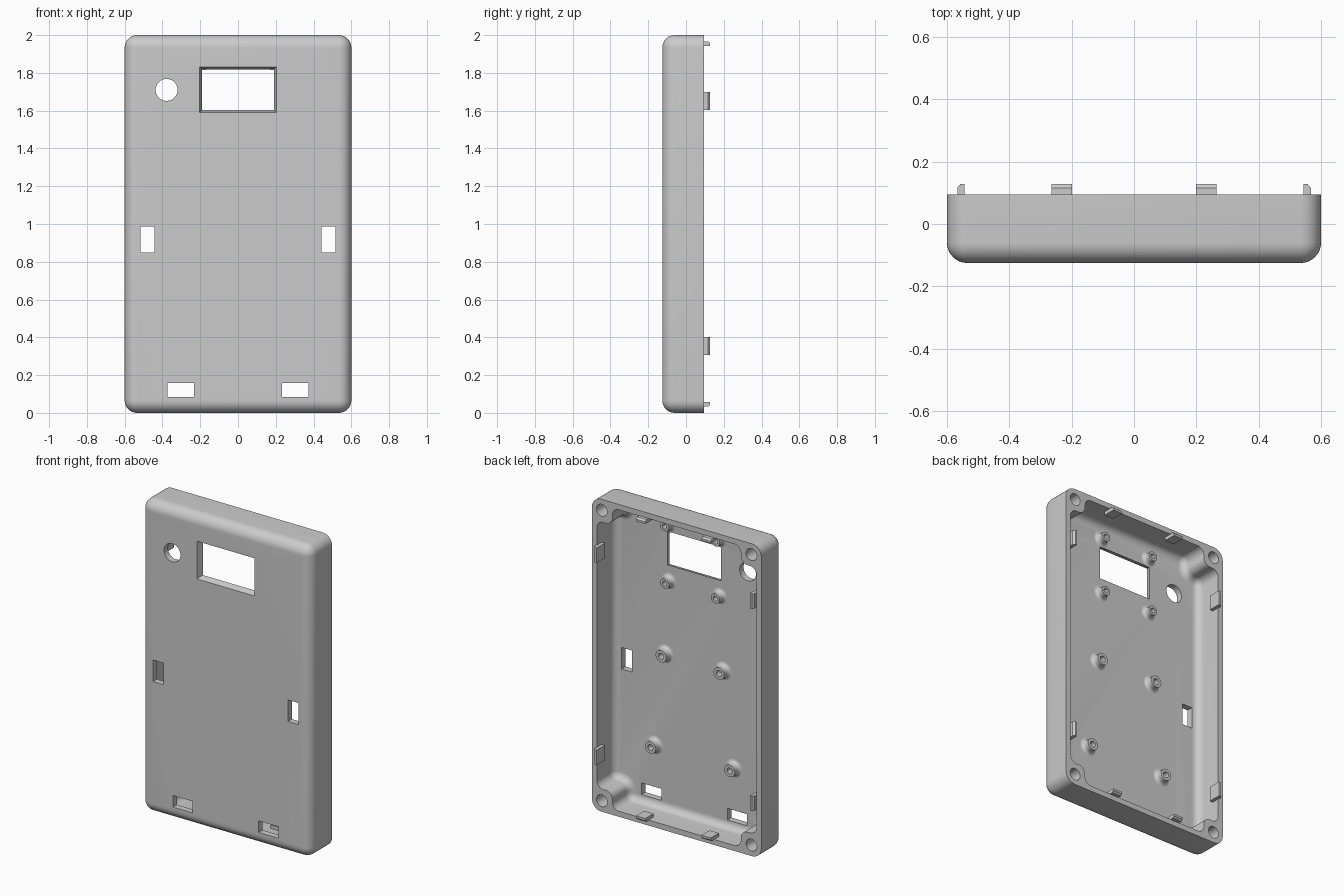
import bpy, bmesh, math
from mathutils import Vector

if "Cube" in bpy.data.objects:
    bpy.data.objects.remove(bpy.data.objects["Cube"], do_unlink=True)

# Main dimensions
HALF_W, HALF_H = 0.6, 1.0
FRONT, BACK, FLOOR = -0.125, 0.095, -0.085
WALL, BOSS = 0.035, 0.145

grey = bpy.data.materials.new("light_grey_plastic")
grey.use_nodes = True
grey.diffuse_color = (0.6, 0.6, 0.6, 1)
grey.node_tree.nodes["Principled BSDF"].inputs["Base Color"].default_value = (0.6, 0.6, 0.6, 1)


def finish(name, bm):
    bmesh.ops.recalc_face_normals(bm, faces=bm.faces)
    mesh = bpy.data.meshes.new(name)
    bm.to_mesh(mesh)
    bm.free()
    mesh.materials.append(grey)
    obj = bpy.data.objects.new(name, mesh)
    bpy.context.collection.objects.link(obj)
    return obj


def loft(name, rings):
    """Skin closed rings of equal length and cap both ends."""
    bm = bmesh.new()
    loops = [[bm.verts.new(p) for p in ring] for ring in rings]
    n = len(loops[0])
    for a, b in zip(loops, loops[1:]):
        for i in range(n):
            j = (i + 1) % n
            bm.faces.new((a[i], a[j], b[j], b[i]))
    bm.faces.new(loops[0])
    bm.faces.new(loops[-1])
    return finish(name, bm)


def rounded_ring(corners, radius, inset, y, steps=8):
    """Outline with rounded corners, moved inwards by inset."""
    ring = []
    for i, p in enumerate(corners):
        d1 = (p - corners[i - 1]).normalized()
        d2 = (corners[(i + 1) % len(corners)] - p).normalized()
        convex = d1.cross(d2) > 0
        centre = p + radius * (d2 - d1)
        r = radius - inset if convex else radius + inset
        for k in range(steps + 1):
            a = math.pi / 2 * k / steps
            q = centre + r * (d1 * math.sin(a) - d2 * math.cos(a))
            ring.append((q.x, y, q.y))
    return ring


def rounded_solid(name, corners, radius, fillet, front, back, steps=8):
    """Rounded outline pulled along y, with a fillet round the front face."""
    rings = []
    for k in range(steps + 1):
        a = math.pi / 2 * k / steps
        rings.append(rounded_ring(corners, radius, fillet * (1 - math.sin(a)),
                                  front + fillet * (1 - math.cos(a))))
    rings.append(rounded_ring(corners, radius, 0, back))
    return loft(name, rings)


def rect(x, z, w, h, y):
    return [(x + sx * w / 2, y, z + sz * h / 2)
            for sx, sz in ((-1, -1), (1, -1), (1, 1), (-1, 1))]


def circle(x, z, r, y, n=32):
    return [(x + r * math.cos(t * math.tau / n), y, z + r * math.sin(t * math.tau / n))
            for t in range(n)]


def cut(target, cutter):
    cutter.hide_render = True
    mod = target.modifiers.new("cut", 'BOOLEAN')
    mod.operation, mod.solver, mod.object = 'DIFFERENCE', 'EXACT', cutter
    bpy.context.view_layer.objects.active = target
    bpy.ops.object.modifier_apply(modifier=mod.name)
    bpy.data.objects.remove(cutter, do_unlink=True)


def smooth(obj):
    bpy.ops.object.select_all(action='DESELECT')
    obj.select_set(True)
    bpy.context.view_layer.objects.active = obj
    bpy.ops.object.shade_smooth_by_angle(angle=math.radians(30))


# Outer case
outline = [Vector((sx * HALF_W, HALF_H + sz * HALF_H))
           for sx, sz in ((-1, -1), (1, -1), (1, 1), (-1, 1))]
case = rounded_solid("case_shell", outline, 0.066, 0.065, FRONT, BACK)

# Cavity, notched round the four corner bosses
notched = []
for sx, sz in ((-1, -1), (1, -1), (1, 1), (-1, 1)):
    wx, wz = sx * (HALF_W - WALL), HALF_H + sz * (HALF_H - WALL)
    bx, bz = sx * (HALF_W - BOSS), HALF_H + sz * (HALF_H - BOSS)
    trio = [Vector((wx, bz)), Vector((bx, bz)), Vector((bx, wz))]
    notched += trio if sx == sz else trio[::-1]
cut(case, rounded_solid("cavity_cutter", notched, 0.046, 0.045, FLOOR, BACK + 0.05))

# Screen window with sloping sides
cut(case, loft("window_cutter", [rect(0, 1.71, 0.41, 0.245, FRONT - 0.005),
                                 rect(0, 1.71, 0.38, 0.215, FLOOR),
                                 rect(0, 1.71, 0.38, 0.215, FLOOR + 0.02)]))

# Round opening and strap slots
cut(case, loft("round_cutter", [circle(-0.378, 1.71, 0.058, y, 48)
                                for y in (FRONT - 0.02, FLOOR + 0.02)]))
for side in (-1, 1):
    for x, z, w, h in ((0.478, 0.918, 0.074, 0.138), (0.304, 0.12, 0.14, 0.074)):
        cut(case, loft("slot_cutter", [rect(side * x, z, w, h, y)
                                       for y in (FRONT - 0.02, FLOOR + 0.05)]))

# Blind screw holes in the corner bosses
for sx in (-1, 1):
    for sz in (-1, 1):
        x, z = sx * (HALF_W - 0.07), HALF_H + sz * (HALF_H - 0.07)
        cut(case, loft("screw_cutter", [circle(x, z, 0.038, y)
                                        for y in (-0.05, BACK + 0.02)]))
smooth(case)


# Board standoffs with flared feet and blind holes
def standoff(name, x, z, r):
    top, flare = FLOOR + 0.045, 0.022
    profile = [(r + flare, FLOOR - 0.01)]
    for k in range(7):
        a = math.pi / 2 * k / 6
        profile.append((r + flare * (1 - math.sin(a)), FLOOR + flare * (1 - math.cos(a))))
    profile += [(r, top), (r * 0.5, top), (r * 0.5, FLOOR + 0.005)]
    smooth(loft(name, [circle(x, z, pr, py) for pr, py in profile]))


for side, label in ((-1, "right"), (1, "left")):
    for i, (x, z, r) in enumerate(((0.18, 1.868, 0.031), (0.18, 1.502, 0.031),
                                   (0.205, 1.03, 0.038), (0.28, 0.426, 0.038))):
        standoff(f"standoff_{label}_{i + 1}", side * x, z, r)


# Snap clips standing on the inside of the rim
def clip(name, reach, side, middle, length, upright):
    tip = 0.128
    profile = ((reach - 0.022, 0.045), (reach + 0.002, 0.045), (reach + 0.002, tip - 0.012),
               (reach - 0.008, tip), (reach - 0.022, tip))
    rings = []
    for end in (-1, 1):
        along = middle + end * length / 2
        rings.append([(side * u, y, along) if upright else (along, y, HALF_H + side * u)
                      for u, y in profile])
    loft(name, rings)


for side in (-1, 1):
    for i, (z, x) in enumerate(((0.355, -0.232), (1.65, 0.232))):
        clip(f"side_clip_{'right' if side < 0 else 'left'}_{i + 1}",
             HALF_W - WALL, side, z, 0.095, True)
        clip(f"{'bottom' if side < 0 else 'top'}_clip_{i + 1}",
             HALF_H - WALL, side, x, 0.066, False)
